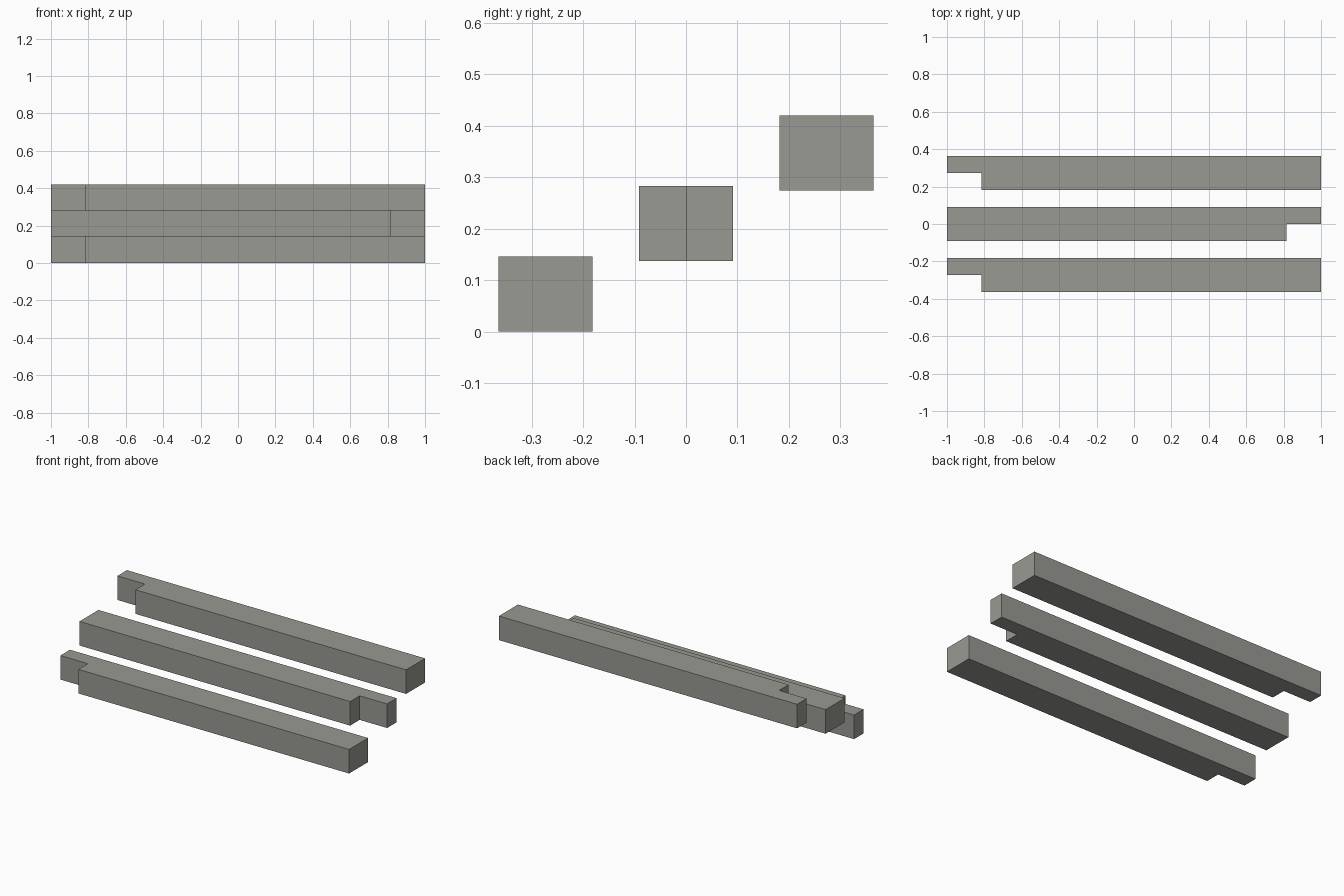
import bpy
import bmesh

# Remove the default cube
cube = bpy.data.objects.get("Cube")
if cube:
    bpy.data.objects.remove(cube, do_unlink=True)

# Single stone grey colour
grey = bpy.data.materials.new("warm_grey")
grey.use_nodes = True
colour = (0.32, 0.32, 0.29, 1)
grey.diffuse_color = colour
grey.node_tree.nodes["Principled BSDF"].inputs["Base Color"].default_value = colour

HALF_LENGTH = 1.0
HALF_WIDTH = 0.091
HEIGHT = 0.146
NOTCH_X = 0.816   # where the half-width tongue begins


def beam(name, y, z, end):
    """Beam with a half-lap notch in its front face at the given x end (-1 or 1)."""
    profile = [(-end * HALF_LENGTH, -HALF_WIDTH),
               (end * NOTCH_X, -HALF_WIDTH),
               (end * NOTCH_X, 0),
               (end * HALF_LENGTH, 0),
               (end * HALF_LENGTH, HALF_WIDTH),
               (-end * HALF_LENGTH, HALF_WIDTH)]
    bm = bmesh.new()
    base = bm.faces.new([bm.verts.new((px, py, 0)) for px, py in profile])
    top = bmesh.ops.extrude_face_region(bm, geom=[base])["geom"]
    bmesh.ops.translate(bm, vec=(0, 0, HEIGHT),
                        verts=[v for v in top if isinstance(v, bmesh.types.BMVert)])
    bmesh.ops.recalc_face_normals(bm, faces=bm.faces)
    mesh = bpy.data.meshes.new(name)
    bm.to_mesh(mesh)
    bm.free()
    mesh.materials.append(grey)
    obj = bpy.data.objects.new(name, mesh)
    obj.location = (0, y, z)
    bpy.context.collection.objects.link(obj)


# Three beams stepping up towards the back, notched at alternating ends
beam("front_beam", -0.273, 0, -1)
beam("middle_beam", 0, 0.137, 1)
beam("back_beam", 0.273, 0.274, -1)
